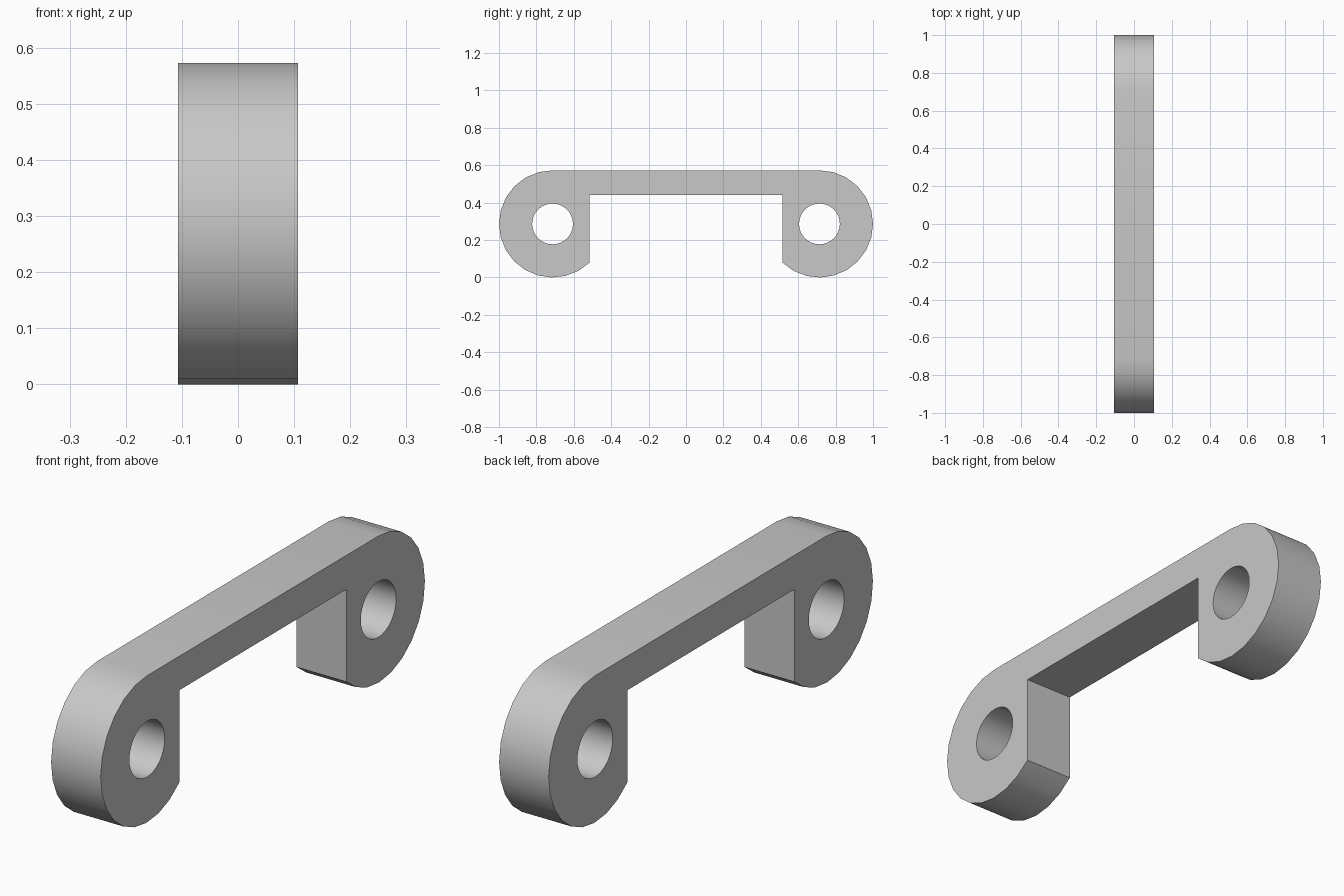
import bpy, bmesh, math

if "Cube" in bpy.data.objects:
    bpy.data.objects.remove(bpy.data.objects["Cube"])

R, HOLE, CY = 0.2865, 0.109, 0.7135     # lug radius, hole radius, lug centre
HALF_W, INNER, UNDER = 0.107, 0.515, 0.44  # half thickness, inner wall, bar underside
ARC_STEPS, HOLE_STEPS = 15, 32

metal = bpy.data.materials.new("plain grey")
metal.diffuse_color = (0.58, 0.58, 0.58, 1)
metal.use_nodes = True
metal.node_tree.nodes["Principled BSDF"].inputs["Base Color"].default_value = metal.diffuse_color

bm = bmesh.new()


def loop(points):
    vs = [bm.verts.new((-HALF_W, y, z)) for y, z in points]
    return [bm.edges.new((vs[i - 1], vs[i])) for i in range(len(vs))]


# Half outline: rounded lug, flat inner wall, bar underside
sweep = math.pi / 2 + math.pi - math.acos((CY - INNER) / R) + math.pi / 2
sweep = math.pi / 2 + math.acos(-(CY - INNER) / R)
half = []
for i in range(ARC_STEPS + 1):
    a = math.pi / 2 - sweep * i / ARC_STEPS
    half.append((CY + R * math.cos(a), R + R * math.sin(a)))
half.append((INNER, UNDER))
edges = loop(half + [(-y, z) for y, z in reversed(half)])

# Bolt holes
for side in (-1, 1):
    edges += loop([(side * CY + HOLE * math.cos(2 * math.pi * k / HOLE_STEPS),
                    R + HOLE * math.sin(2 * math.pi * k / HOLE_STEPS))
                   for k in range(HOLE_STEPS)])

# Fill the profile and give it thickness
bmesh.ops.triangle_fill(bm, edges=edges, use_beauty=True, use_dissolve=False)
ext = bmesh.ops.extrude_face_region(bm, geom=bm.faces[:], use_keep_orig=True)
bmesh.ops.translate(bm, vec=(2 * HALF_W, 0, 0),
                    verts=[g for g in ext["geom"] if isinstance(g, bmesh.types.BMVert)])
bmesh.ops.recalc_face_normals(bm, faces=bm.faces[:])

mesh = bpy.data.meshes.new("link_bracket")
bm.to_mesh(mesh)
bm.free()
mesh.materials.append(metal)
bracket = bpy.data.objects.new("link_bracket", mesh)
bpy.context.collection.objects.link(bracket)
bpy.context.view_layer.objects.active = bracket
bracket.select_set(True)
bpy.ops.object.shade_smooth_by_angle(angle=math.radians(30))
